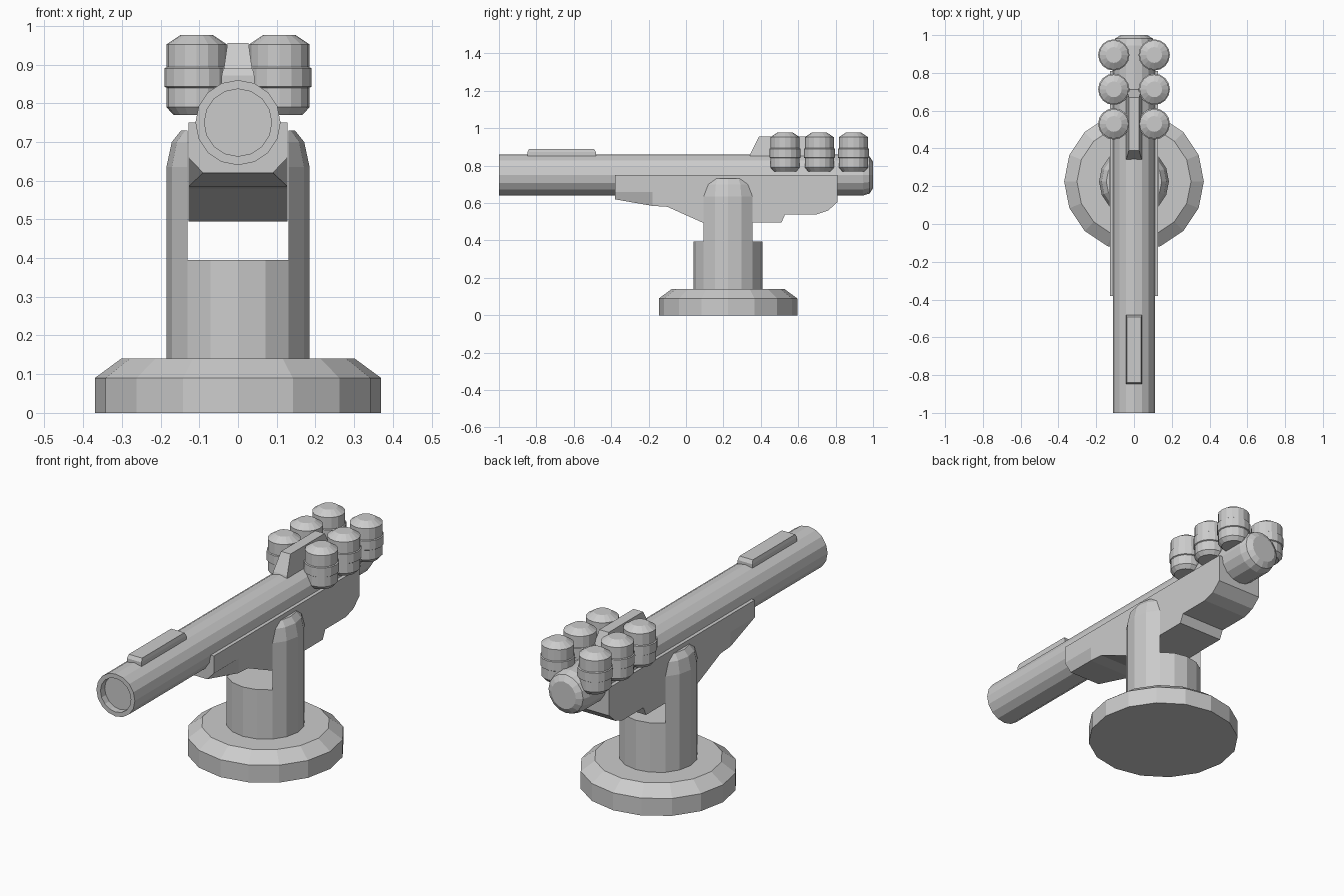
import bpy, bmesh
from math import cos, sin, pi
from mathutils import Matrix

if "Cube" in bpy.data.objects:
    bpy.data.objects.remove(bpy.data.objects["Cube"])


def loft(name, rings, matrix=Matrix()):
    """Skin a list of equal-sized point rings and cap both ends."""
    bm = bmesh.new()
    vs = [[bm.verts.new(matrix @ Matrix.Translation(p).translation) for p in r] for r in rings]
    n = len(vs[0])
    for a, b in zip(vs, vs[1:]):
        for i in range(n):
            j = (i + 1) % n
            bm.faces.new((a[i], a[j], b[j], b[i]))
    bm.faces.new(vs[0])
    bm.faces.new(vs[-1])
    bmesh.ops.remove_doubles(bm, verts=bm.verts, dist=1e-5)
    bmesh.ops.recalc_face_normals(bm, faces=bm.faces)
    mesh = bpy.data.meshes.new(name)
    bm.to_mesh(mesh)
    bm.free()
    ob = bpy.data.objects.new(name, mesh)
    bpy.context.collection.objects.link(ob)
    return ob


def lathe(name, profile, loc, along_y=False, sides=16):
    """Revolve (radius, height) points around z, or around y."""
    m = Matrix.Translation(loc)
    if along_y:
        m = m @ Matrix.Rotation(-pi / 2, 4, 'X')
    rings = [[(r * cos(2 * pi * i / sides), r * sin(2 * pi * i / sides), h)
              for i in range(sides)] for r, h in profile]
    return loft(name, rings, m)


def rect(x, y0, y1, z):
    return [(-x, y0, z), (x, y0, z), (x, y1, z), (-x, y1, z)]


CY = 0.225   # pedestal centre

# Round foot with chamfered rim
lathe("foot", [(0.37, 0), (0.37, 0.09), (0.302, 0.14)], (0, CY, 0))

# Pedestal whose sides rise into two round-topped yoke arms
yoke = lathe("pedestal_yoke", [(0.185, 0.13), (0.185, 0.635), (0.171, 0.70), (0.147, 0.73)],
             (0, CY, 0))
slot = loft("yoke_slot_cutter", [rect(0.131, -0.2, 0.7, 0.395), rect(0.131, -0.2, 0.7, 0.9)])
slot.hide_render = True
slot.hide_set(True)
cut = yoke.modifiers.new("slot", 'BOOLEAN')
cut.operation = 'DIFFERENCE'
cut.solver = 'EXACT'
cut.object = slot

# Barrel with recessed muzzle and rounded breech
lathe("barrel", [(0.087, -0.965), (0.087, -1), (0.11, -1), (0.11, 0.945),
                 (0.099, 0.982), (0.07, 1.0)], (0, 0, 0.75), along_y=True)

# Cradle under the barrel: stations of (y, bottom z, half width at bottom)
W = 0.128
stations = [(-0.38, 0.62, 0.09), (-0.18, 0.585, W), (-0.10, 0.58, W), (0.09, 0.495, W),
            (0.51, 0.495, W), (0.53, 0.54, W), (0.70, 0.54, W), (0.76, 0.56, W), (0.81, 0.605, W)]
loft("cradle", [[(-W, y, 0.75), (-W, y, 0.66), (-b, y, z), (b, y, z), (W, y, 0.66), (W, y, 0.75)]
                for y, z, b in stations])

# Raised strip near the muzzle
loft("front_sight_strip", [rect(0.042, -0.848, -0.482, 0.83), rect(0.042, -0.848, -0.482, 0.872),
                           rect(0.038, -0.838, -0.492, 0.89)])

# Sloped fin between the canisters
loft("rear_fin", [rect(0.044, 0.335, 0.72, 0.83), rect(0.04, 0.345, 0.71, 0.865),
                  rect(0.027, 0.39, 0.67, 0.956)])

# Six banded canisters in two rows
canister = [(0.06, 0.77), (0.078, 0.79), (0.078, 0.84), (0.083, 0.843), (0.083, 0.89),
            (0.078, 0.893), (0.078, 0.952), (0.042, 0.976)]
for side, x in (("left", -0.107), ("right", 0.107)):
    for i, y in enumerate((0.53, 0.713, 0.895)):
        lathe(f"canister_{side}_{i + 1}", canister, (x, y, 0))
